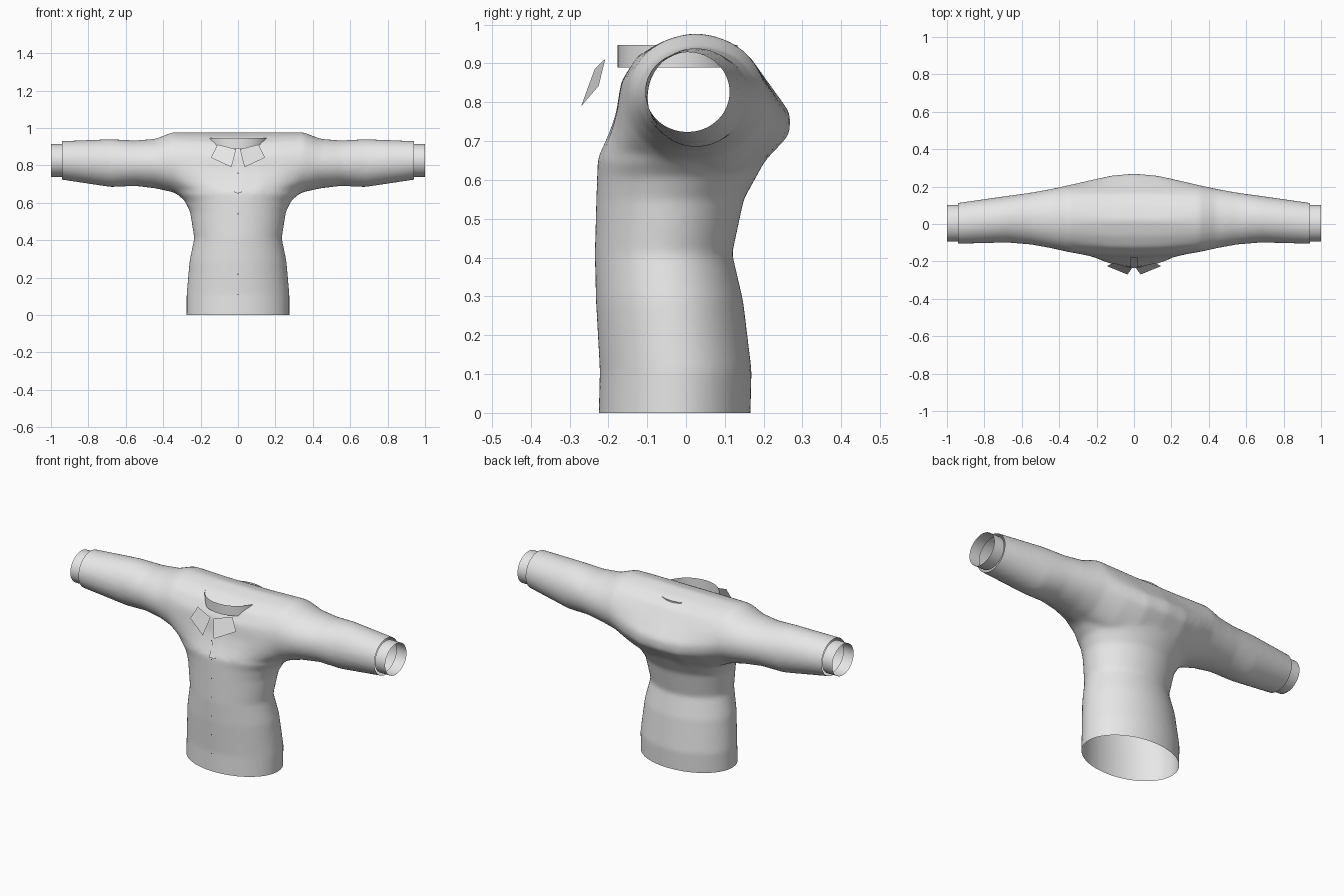
import bpy, bmesh, math
from mathutils import Vector

cube = bpy.data.objects.get("Cube")
if cube:
    bpy.data.objects.remove(cube, do_unlink=True)

fabric = bpy.data.materials.new("light_grey_fabric")
fabric.use_nodes = True
GREY = (0.8, 0.8, 0.8, 1)
fabric.diffuse_color = GREY
fabric.node_tree.nodes["Principled BSDF"].inputs["Base Color"].default_value = GREY


def add_object(name, bm, smooth=True):
    mesh = bpy.data.meshes.new(name)
    bm.to_mesh(mesh)
    bm.free()
    mesh.materials.clear()
    mesh.materials.append(fabric)
    obj = bpy.data.objects.new(name, mesh)
    bpy.context.collection.objects.link(obj)
    if smooth:
        bpy.ops.object.select_all(action="DESELECT")
        obj.select_set(True)
        bpy.context.view_layer.objects.active = obj
        bpy.ops.object.shade_smooth_by_angle(angle=math.radians(35))
    return obj


def loft(bm, rings, capped):
    loops = [[bm.verts.new(p) for p in ring] for ring in rings]
    n = len(loops[0])
    for a, b in zip(loops, loops[1:]):
        for i in range(n):
            j = (i + 1) % n
            bm.faces.new((a[i], a[j], b[j], b[i]))
    if capped:
        bm.faces.new(loops[0][::-1])
        bm.faces.new(loops[-1])


def lerp_table(table, key, column):
    for a, b in zip(table, table[1:]):
        if key <= b[0]:
            t = max(0, (key - a[0]) / (b[0] - a[0]))
            return a[column] + t * (b[column] - a[column])
    return table[-1][column]


SEG = 64
ANGLES = [2 * math.pi * i / SEG for i in range(SEG)]


def torso_ring(z, half_width, front, back):
    mid, depth = (front + back) / 2, (back - front) / 2
    return [(half_width * math.cos(a), mid + depth * math.sin(a), z) for a in ANGLES]


# Chest side profile: height, front, back
CHEST = [(0.58, -0.20, 0.13), (0.655, -0.228, 0.208), (0.715, -0.20, 0.265),
         (0.77, -0.18, 0.268), (0.85, -0.168, 0.21), (0.92, -0.125, 0.16),
         (0.955, -0.06, 0.10), (0.975, 0.02, 0.02)]


def sleeve_ring(x, low, high, front, back, chest):
    mid, depth = (front + back) / 2, (back - front) / 2
    ring = []
    for a in ANGLES:
        s, c = math.sin(a), math.cos(a)
        z = (low + high) / 2 + (high - low) / 2 * s
        key = 0.58 + 0.395 * (s + 1) / 2
        shaped = mid + (lerp_table(CHEST, key, 2 if c > 0 else 1) - 0.044) * depth / 0.224
        ring.append((x, (mid + depth * c) * (1 - chest) + shaped * chest, z))
    return ring


# Torso: height, half width, front, back
TORSO = [(-0.05, 0.275, -0.226, 0.165), (0.11, 0.275, -0.222, 0.169),
         (0.29, 0.259, -0.232, 0.147), (0.41, 0.234, -0.235, 0.119),
         (0.55, 0.256, -0.231, 0.149), (0.61, 0.285, -0.229, 0.182),
         (0.655, 0.335, -0.228, 0.207), (0.70, 0.30, -0.185, 0.22),
         (0.75, 0.20, -0.12, 0.15)]
# Sleeves: distance, low, high, front, back, share of chest profile
SLEEVE = [(0, 0.58, 0.977, -0.18, 0.27, 1), (0.12, 0.58, 0.977, -0.178, 0.26, 0.9),
          (0.24, 0.61, 0.977, -0.167, 0.234, 0.5), (0.35, 0.657, 0.977, -0.15, 0.208, 0.15),
          (0.44, 0.677, 0.942, -0.13, 0.188, 0), (0.55, 0.69, 0.933, -0.11, 0.168, 0),
          (0.68, 0.684, 0.94, -0.099, 0.15, 0), (0.94, 0.723, 0.93, -0.106, 0.113, 0),
          (0.99, 0.73, 0.926, -0.106, 0.106, 0)]

# Shirt body: fuse torso and sleeves, then open the hem and wrists
bm = bmesh.new()
loft(bm, [torso_ring(*row) for row in TORSO], True)
left = [sleeve_ring(*row) for row in SLEEVE]
right = [[(-x, y, z) for x, y, z in ring] for ring in left[:0:-1]]
loft(bm, right + left, True)
bmesh.ops.recalc_face_normals(bm, faces=bm.faces)
blank = add_object("shirt_blank", bm, False)
remesh = blank.modifiers.new("fuse", "REMESH")
remesh.mode = "VOXEL"
remesh.voxel_size = 0.011
relax = blank.modifiers.new("relax", "SMOOTH")
relax.factor = 0.5
relax.iterations = 8
bpy.context.view_layer.update()
evaluated = blank.evaluated_get(bpy.context.evaluated_depsgraph_get())
bm = bmesh.new()
bm.from_mesh(evaluated.to_mesh())
evaluated.to_mesh_clear()
bpy.data.objects.remove(blank, do_unlink=True)
for point, normal in (((0, 0, 0), (0, 0, -1)), ((0.94, 0, 0), (1, 0, 0)),
                      ((-0.94, 0, 0), (-1, 0, 0))):
    bmesh.ops.bisect_plane(bm, geom=bm.verts[:] + bm.edges[:] + bm.faces[:], dist=1e-5,
                           plane_co=point, plane_no=normal, clear_outer=True)
for face in bm.faces:
    face.smooth = True
add_object("shirt_body", bm)

# Cuffs and collar band are open tubes
for side, label in ((1, "left"), (-1, "right")):
    bm = bmesh.new()
    loft(bm, [[(side * x, 0.004 + 0.097 * math.cos(a), 0.826 + 0.088 * math.sin(a))
               for a in ANGLES] for x in (0.935, 1.0)], False)
    bmesh.ops.recalc_face_normals(bm, faces=bm.faces)
    add_object(label + "_cuff", bm)

bm = bmesh.new()
loft(bm, [torso_ring(z, 0.164, -0.176, 0.133) for z in (0.89, 0.947)], False)
add_object("collar_band", bm)

# Collar points
WING = [(0.11, -0.208, 0.912), (0.01, -0.235, 0.886),
        (0.035, -0.27, 0.79), (0.145, -0.225, 0.842)]
for side, label in ((1, "left"), (-1, "right")):
    bm = bmesh.new()
    corners = [bm.verts.new((side * x, y, z)) for x, y, z in WING]
    bm.faces.new(corners if side < 0 else corners[::-1])
    bmesh.ops.recalc_face_normals(bm, faces=bm.faces)
    face = next(iter(bm.faces))
    if face.normal.y > 0:
        face.normal_flip()
    add_object(label + "_collar_point", bm, False)

# Front placket strip
bm = bmesh.new()
rows = []
for z in (0.655, 0.70, 0.75, 0.81):
    y = lerp_table(CHEST, z, 1) - 0.006
    rows.append([bm.verts.new((x, y, z)) for x in (-0.02, 0.02)])
for a, b in zip(rows, rows[1:]):
    bm.faces.new((a[0], a[1], b[1], b[0]))
add_object("placket", bm)

# Buttons down the front
bm = bmesh.new()
for i in range(7):
    hub = Vector((0, -0.24, 0.11 + 0.108 * i))
    ring = [bm.verts.new(hub + Vector((0.004 * math.cos(a), 0, 0.004 * math.sin(a))))
            for a in ANGLES[::8]]
    bm.faces.new(ring)
add_object("buttons", bm, False)
